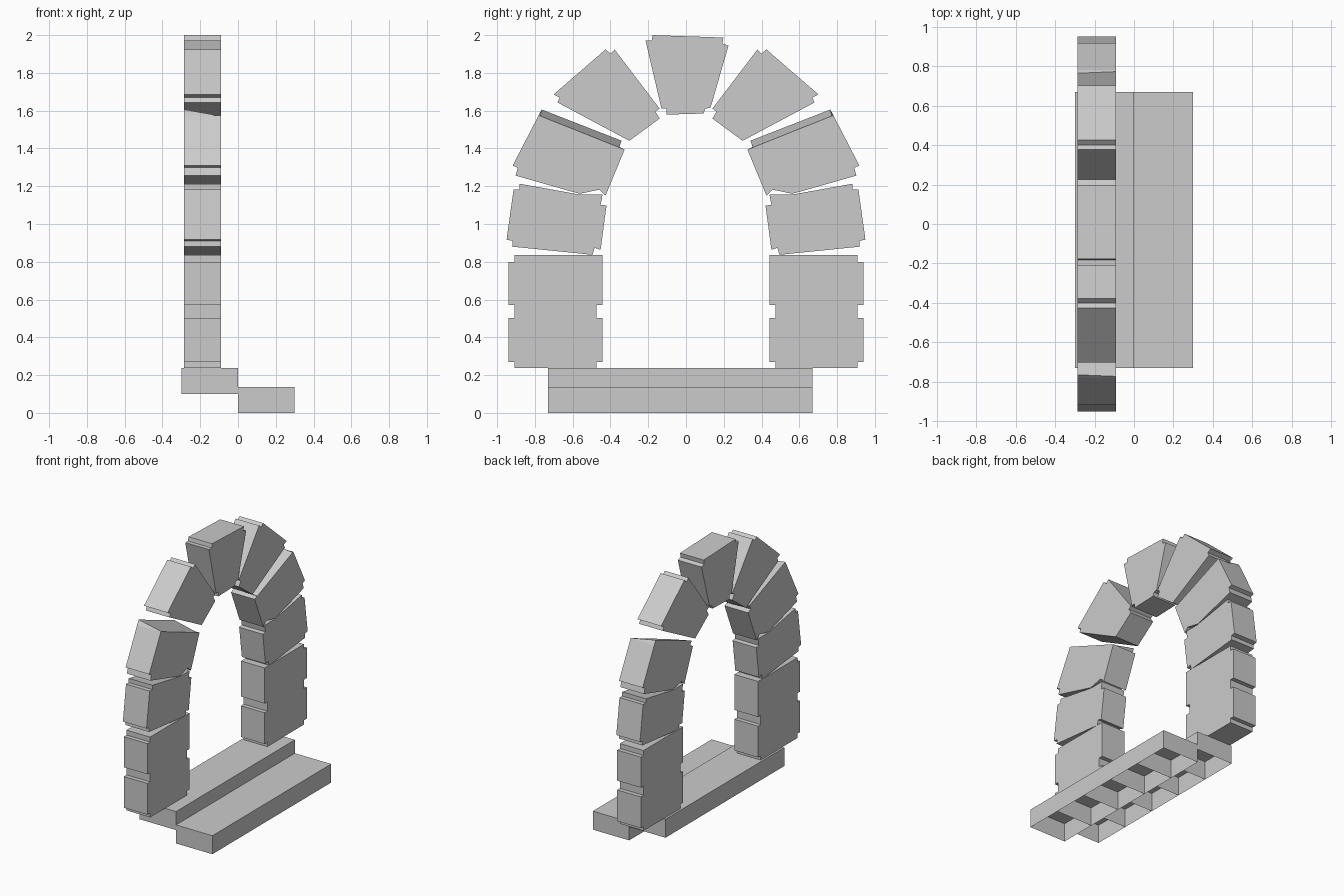
import bpy, bmesh

if "Cube" in bpy.data.objects:
    bpy.data.objects.remove(bpy.data.objects["Cube"])

X_BACK, X_FRONT = -0.285, -0.09


def link_mesh(name, bm):
    bmesh.ops.recalc_face_normals(bm, faces=bm.faces)
    mesh = bpy.data.meshes.new(name)
    bm.to_mesh(mesh)
    bm.free()
    obj = bpy.data.objects.new(name, mesh)
    bpy.context.collection.objects.link(obj)
    return obj


def stone(name, profile, side=1, shift=None):
    """Extrude a (y, z) profile along x; shift moves chosen front corners."""
    shift = shift or {}
    bm = bmesh.new()
    back = [bm.verts.new((X_BACK, side * y, z)) for y, z in profile]
    front = []
    for i, (y, z) in enumerate(profile):
        dy, dz = shift.get(i, (0, 0))
        front.append(bm.verts.new((X_FRONT, side * (y + dy), z + dz)))
    bm.faces.new(back)
    bm.faces.new(front)
    n = len(profile)
    for i in range(n):
        j = (i + 1) % n
        bm.faces.new((back[i], back[j], front[j], front[i]))
    return link_mesh(name, bm)


def step(name, x0, x1, z0, z1, bays=5, y0=-0.73, y1=0.67):
    """Row of open-bottomed boxes forming one hollow, ribbed step."""
    length = (y1 - y0) / bays
    bm = bmesh.new()
    bmesh.ops.create_cube(bm, size=1)
    for v in bm.verts:
        v.co = ((x0 + x1) / 2 + v.co.x * (x1 - x0),
                y0 + (v.co.y + 0.5) * length,
                (z0 + z1) / 2 + v.co.z * (z1 - z0))
    bm.normal_update()
    bottom = [f for f in bm.faces if f.normal.z < -0.5]
    bmesh.ops.delete(bm, geom=bottom, context='FACES_ONLY')
    obj = link_mesh(name, bm)
    # Open shells: make sure the normals face outward
    if [p for p in obj.data.polygons if p.center.z > z1 - 1e-4][0].normal.z < 0:
        obj.data.flip_normals()
    arr = obj.modifiers.new("bays", 'ARRAY')
    arr.count = bays
    arr.use_relative_offset = False
    arr.use_constant_offset = True
    arr.constant_offset_displace = (0, length, 0)
    return obj


# Steps
step("upper_step", -0.30, 0.0, 0.10, 0.238)
step("lower_step", 0.0, 0.30, 0.0, 0.138)

# Arch stones, one side, from the foot upward
pier = [(.442, .837), (.907, .837), (.907, .80), (.939, .80), (.939, .572),
        (.907, .572), (.907, .503), (.939, .503), (.939, .27), (.907, .27),
        (.907, .238), (.474, .238), (.474, .27), (.442, .27), (.442, .503),
        (.474, .503), (.474, .572), (.442, .572)]
springer = [(.881, 1.213), (.881, 1.182), (.913, 1.182), (.95, .917),
            (.918, .911), (.92, .88), (.495, .837), (.484, .874),
            (.452, .864), (.421, 1.097), (.452, 1.102), (.442, 1.155),
            (.558, 1.155)]
haunch = [(.325, 1.394), (.426, 1.15), (.458, 1.182), (.563, 1.16),
          (.902, 1.256), (.891, 1.298), (.918, 1.309), (.781, 1.574),
          (.764, 1.606), (.341, 1.441), (.357, 1.41)]
shoulder = [(.426, 1.924), (.399, 1.902), (.378, 1.924), (.14, 1.611),
            (.161, 1.595), (.14, 1.558), (.299, 1.441), (.331, 1.457),
            (.68, 1.643), (.669, 1.67), (.701, 1.686)]
haunch_tilt = {8: (.008, -.034), 9: (.012, -.036), 10: (-.002, -.004)}

for side, tag in ((1, "right"), (-1, "left")):
    stone(f"pier_stone_{tag}", pier, side)
    stone(f"springer_stone_{tag}", springer, side)
    stone(f"haunch_stone_{tag}", haunch, side, haunch_tilt)
    stone(f"shoulder_stone_{tag}", shoulder, side)

# Keystone
stone("keystone", [(-.177, 2.0), (.198, 1.987), (.193, 1.955), (.225, 1.945),
                   (.13, 1.616), (.103, 1.611), (.093, 1.585), (-.103, 1.579),
                   (-.103, 1.611), (-.13, 1.611), (-.214, 1.971),
                   (-.182, 1.971)])
